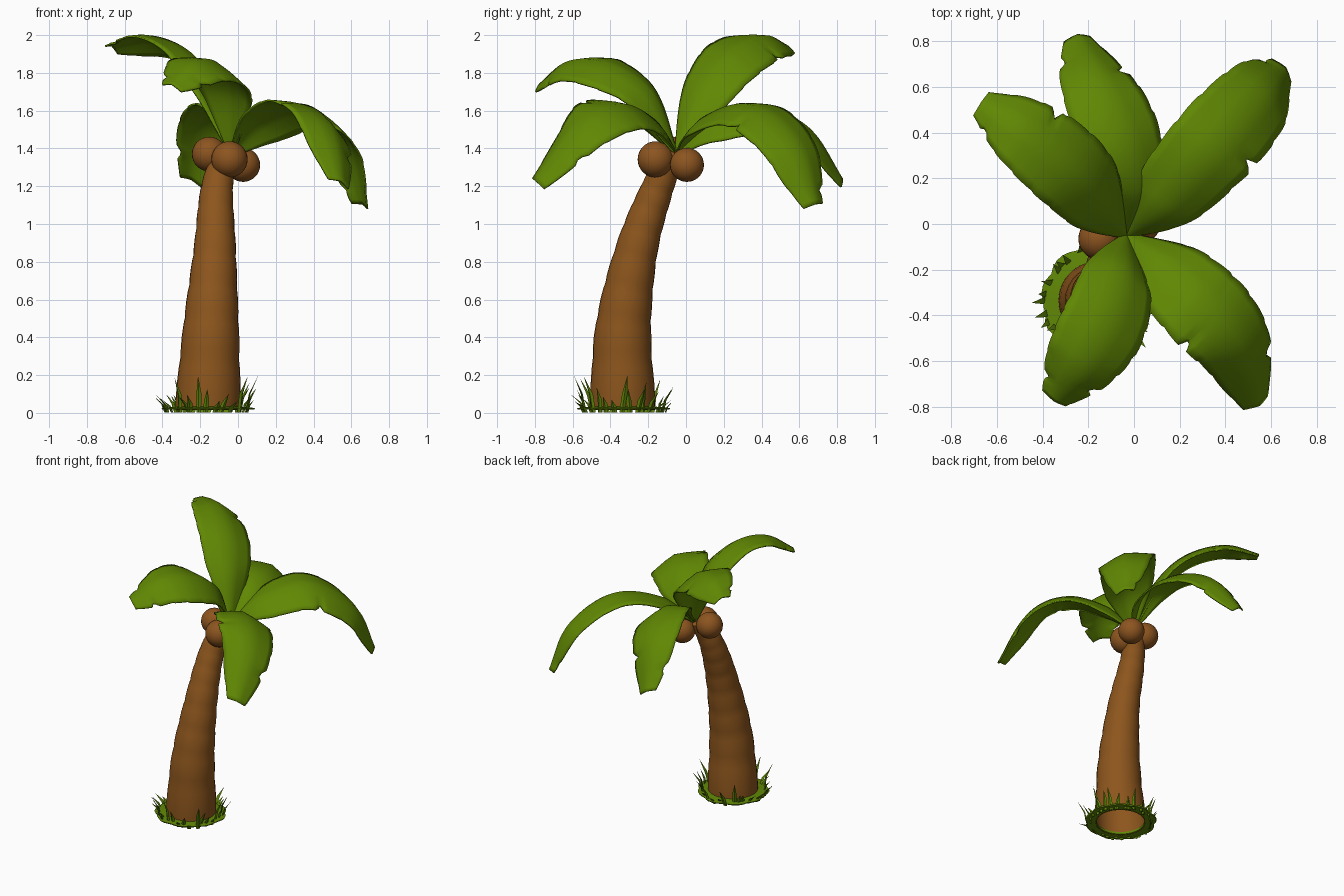
import bpy, math, random
from mathutils import Vector

if "Cube" in bpy.data.objects:
    bpy.data.objects.remove(bpy.data.objects["Cube"])

random.seed(4)


def material(name, rgb):
    m = bpy.data.materials.new(name)
    m.diffuse_color = (*rgb, 1)
    m.use_nodes = True
    m.node_tree.nodes["Principled BSDF"].inputs["Base Color"].default_value = m.diffuse_color
    return m


BARK = material("bark brown", (0.265, 0.092, 0.012))
NUT = material("coconut brown", (0.265, 0.09, 0.014))
LEAF = material("leaf green", (0.118, 0.245, 0.001))
GRASS = material("grass green", (0.118, 0.245, 0.002))


def build(name, verts, faces, mat, angle=35):
    me = bpy.data.meshes.new(name)
    me.from_pydata([tuple(v) for v in verts], [], faces)
    me.materials.append(mat)
    ob = bpy.data.objects.new(name, me)
    bpy.context.collection.objects.link(ob)
    bpy.ops.object.select_all(action='DESELECT')
    ob.select_set(True)
    bpy.context.view_layer.objects.active = ob
    bpy.ops.object.shade_smooth_by_angle(angle=math.radians(angle))
    return ob


def spline(pts, t):
    """Smooth curve through points of two or more dimensions, t from 0 to 1."""
    p = [Vector(q) for q in pts]
    p = [p[0] * 2 - p[1]] + p + [p[-1] * 2 - p[-2]]
    n = len(p) - 3
    i = min(int(t * n), n - 1)
    f = t * n - i
    a, b, c, d = p[i:i + 4]
    return 0.5 * (b * 2 + (c - a) * f + (a * 2 - b * 5 + c * 4 - d) * f * f
                  + (b * 3 - a - c * 3 + d) * f ** 3)


def tangent(pts, t):
    d = spline(pts, min(t + 0.01, 1)) - spline(pts, max(t - 0.01, 0))
    return Vector(d[:3]).normalized()


# Trunk: leaning tube of barrel-shaped segments, open at the bottom (x, y, z, radius)
TRUNK = [(-0.16, -0.335, 0.015, 0.174), (-0.143, -0.332, 0.45, 0.146),
         (-0.123, -0.262, 0.86, 0.111), (-0.112, -0.155, 1.18, 0.085),
         (-0.065, -0.06, 1.39, 0.062)]
SIDES = 28
cuts = [0, 0.16, 0.28, 0.38, 0.48, 0.58, 0.67, 0.76, 0.86, 1]
verts, faces = [], []
rings = []
for a, b in zip(cuts, cuts[1:]):
    for f, k in ((0.0, 0.985), (0.2, 1.01), (0.5, 1.02), (0.8, 1.01)):
        rings.append((a + (b - a) * f, k))
rings.append((1, 0.98))
for t, k in rings:
    q = spline(TRUNK, t)
    c, r = Vector(q[:3]), q[3] * k
    d = tangent(TRUNK, t) if t > 0 else Vector((0, 0, 1))
    u = Vector((0, 1, 0)).cross(d).normalized()
    v = d.cross(u)
    for i in range(SIDES):
        w = i * math.tau / SIDES
        verts.append(c + (u * math.cos(w) + v * math.sin(w)) * r)
for j in range(len(rings) - 1):
    for i in range(SIDES):
        k = (i + 1) % SIDES
        faces.append((j * SIDES + i, j * SIDES + k, (j + 1) * SIDES + k, (j + 1) * SIDES + i))
faces.append(tuple(range(len(verts) - SIDES, len(verts))))
build("trunk", verts, faces, BARK, 50)

# Coconuts under the crown
for i, (c, r) in enumerate([((-0.152, -0.065, 1.37), 0.092), ((-0.045, -0.16, 1.342), 0.096),
                            ((0.027, 0.005, 1.313), 0.09)]):
    bpy.ops.mesh.primitive_uv_sphere_add(segments=28, ring_count=16, radius=r, location=c)
    ob = bpy.context.object
    ob.name = "coconut_%d" % (i + 1)
    ob.data.materials.append(NUT)
    bpy.ops.object.shade_smooth()

# Palm leaves: spine points after the shared root, notch positions on (left, right) edges, width scale
ROOT = (-0.035, -0.05, 1.37)
WIDTH = [(w, 0) for w in (0.012, 0.1, 0.168, 0.194, 0.2, 0.183, 0.145, 0.065)]
LEAVES = {
    "leaf_back_right": ([(0.135, 0.1, 1.54), (0.355, 0.34, 1.605), (0.555, 0.56, 1.42),
                         (0.655, 0.68, 1.1)], (0.95, 0.55), 1.0),
    "leaf_back": ([(0.0, 0.15, 1.53), (-0.05, 0.38, 1.585), (-0.155, 0.62, 1.5),
                   (-0.25, 0.82, 1.23)], (0.9, 0.8), 0.97),
    "leaf_back_left": ([(-0.13, 0.08, 1.68), (-0.26, 0.23, 1.88), (-0.46, 0.395, 1.97),
                        (-0.67, 0.53, 1.935)], (0.92, 0.7), 0.96),
    "leaf_front_left": ([(-0.055, -0.2, 1.68), (-0.11, -0.41, 1.82), (-0.22, -0.6, 1.84),
                         (-0.35, -0.77, 1.73)], (0.87, 0.93), 0.98),
    "leaf_front_right": ([(0.12, -0.18, 1.53), (0.305, -0.35, 1.61), (0.46, -0.54, 1.52),
                          (0.54, -0.79, 1.22)], (0.85, 0.58), 1.02),
}
TILT = Vector((0.45, 0.1, 1))      # the crown leans to +x
ROWS = 56
COLS = (-1, -0.8, -0.4, 0, 0.4, 0.8, 1)
for name, (pts, notch, scale) in LEAVES.items():
    spine = [ROOT] + pts
    verts, faces = [], []
    shift = random.random()
    for j in range(ROWS + 1):
        t = j / ROWS
        c, d = spline(spine, t), tangent(spine, t)
        lat = Vector((d.x, d.y, d.z * 0.4)).cross(TILT).normalized()
        up = lat.cross(d).normalized()
        base = spline(WIDTH, t)[0] * scale
        for u in COLS:
            side = 1 if u > 0 else 0
            w = base
            if abs(u) > 0.5:
                # lightly ragged rim with one deep V notch on each edge
                saw = (t * 8 + shift + side * 0.4) % 1
                if abs(u) == 1:
                    w *= 1.01 - 0.04 * (1 - saw) ** 3 * min(1, t * 2)
                deep = max(0, 1 - abs(t - notch[side]) / 0.022)
                w *= 1 - (0.3 if abs(u) == 1 else 0.12) * deep
            droop = 0.058 * abs(u) ** 1.25 * min(1, base / 0.15)
            verts.append(c + lat * u * w + up * (0.024 * min(1, base / 0.15) - droop))
    n = len(COLS)
    for j in range(ROWS):
        for i in range(n - 1):
            a = j * n + i
            faces.append((a, a + 1, a + n + 1, a + n))
    ob = build(name, verts, faces, LEAF, 40)
    mod = ob.modifiers.new("thickness", 'SOLIDIFY')
    mod.thickness = 0.01
    mod.offset = 0

# Grass patch: ragged ring around the foot of the trunk
CX, CY = -0.16, -0.335
verts, faces = [], []
N = 48
for i in range(N):
    w = i * math.tau / N
    wob = 0.243 + 0.005 * math.sin(w * 9) + random.uniform(-0.005, 0.005)
    for r, z in ((0.165, 0.034), (wob, 0.026), (wob - 0.004, 0.018), (0.165, 0.018)):
        verts.append((CX + r * math.cos(w), CY + r * math.sin(w), z))
for i in range(N):
    a, b = i * 4, ((i + 1) % N) * 4
    for k in range(4):
        m = (k + 1) % 4
        faces.append((a + k, a + m, b + m, b + k))
build("grass_patch", verts, faces, GRASS)

# Grass blades: thin folded spikes leaning outwards
verts, faces = [], []
COUNT = 32
for i in range(COUNT):
    w = (i + random.uniform(-0.35, 0.35)) * math.tau / COUNT
    out = Vector((math.cos(w), math.sin(w), 0))
    across = Vector((-out.y, out.x, 0))
    lean = across * random.uniform(-0.03, 0.03)
    r = random.uniform(0.195, 0.225)
    h = random.choice((0.07, 0.1, 0.13, 0.19)) * random.uniform(0.85, 1.05)
    reach = random.uniform(0.04, 0.08)
    b = len(verts)
    for f, half in ((0, 0.013), (0.5, 0.014)):
        c = Vector((CX, CY, 0.002 + h * f)) + out * (r + reach * f * f) + lean * f
        verts += [c - across * half, c + out * 0.008, c + across * half]
    verts.append(Vector((CX, CY, h)) + out * (r + reach) + lean)
    for k in range(3):
        m = (k + 1) % 3
        faces += [(b + k, b + m, b + 3 + m, b + 3 + k), (b + 3 + k, b + 3 + m, b + 6)]
    faces.append((b + 2, b + 1, b))
build("grass_blades", verts, faces, GRASS)
